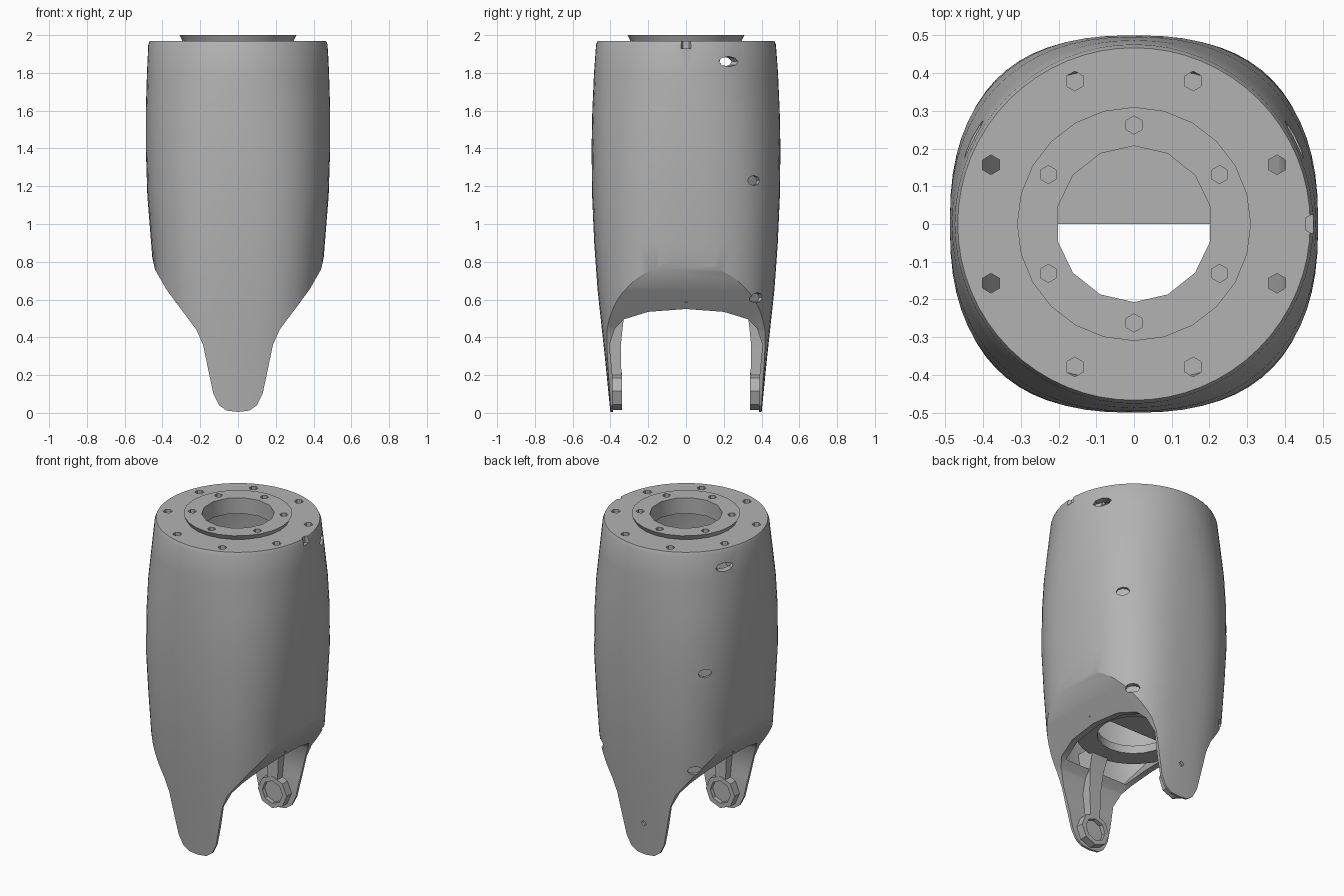
import bpy, bmesh, math
from mathutils import Matrix, Vector

if "Cube" in bpy.data.objects:
    bpy.data.objects.remove(bpy.data.objects["Cube"], do_unlink=True)

GREY = bpy.data.materials.new("satin grey")
GREY.use_nodes = True
GREY.diffuse_color = (0.45, 0.45, 0.45, 1)
GREY.node_tree.nodes["Principled BSDF"].inputs["Base Color"].default_value = (0.45, 0.45, 0.45, 1)


def finish(name, bm):
    bmesh.ops.recalc_face_normals(bm, faces=bm.faces)
    me = bpy.data.meshes.new(name)
    bm.to_mesh(me)
    bm.free()
    me.materials.append(GREY)
    ob = bpy.data.objects.new(name, me)
    bpy.context.collection.objects.link(ob)
    return ob


def loft(name, rings):
    """Skin a list of closed point rings and cap both ends."""
    bm = bmesh.new()
    loops = [[bm.verts.new(p) for p in ring] for ring in rings]
    n = len(loops[0])
    for a, b in zip(loops, loops[1:]):
        for i in range(n):
            j = (i + 1) % n
            bm.faces.new((a[i], a[j], b[j], b[i]))
    bm.faces.new(loops[0])
    bm.faces.new(loops[-1])
    return finish(name, bm)


def extrude(name, half, axis):
    """Mirror a half outline (u, z) and extrude it along x or y."""
    pts = half + [(-u, z) for u, z in reversed(half) if u > 0]
    place = (lambda u, z, d: (d, u, z)) if axis == "x" else (lambda u, z, d: (u, d, z))
    return loft(name, [[place(u, z, d) for u, z in pts] for d in (-1, 1)])


def cylinder(name, r1, r2, depth, centre, axis=(0, 0, 1), sides=32, stretch=1):
    bm = bmesh.new()
    turn = Vector(axis).to_track_quat("Z", "Y").to_matrix().to_4x4()
    mat = Matrix.Translation(centre) @ turn @ Matrix.Diagonal((stretch, 1, 1, 1))
    bmesh.ops.create_cone(bm, cap_ends=True, segments=sides, radius1=r1, radius2=r2,
                          depth=depth, matrix=mat)
    return finish(name, bm)


def boolean(ob, cutter, op="DIFFERENCE"):
    mod = ob.modifiers.new("cut", "BOOLEAN")
    mod.operation, mod.object, mod.solver = op, cutter, "EXACT"
    bpy.context.view_layer.objects.active = ob
    bpy.ops.object.modifier_apply(modifier=mod.name)
    bpy.data.objects.remove(cutter, do_unlink=True)


# Body sections: height, half width, half depth, squareness
SECTIONS = [(0, .40, .40, 2.8), (.3, .41, .43, 2.8), (.65, .44, .468, 2.8),
            (.9, .46, .486, 2.7), (1.15, .48, .497, 2.6), (1.4, .488, .5, 2.45),
            (1.6, .488, .496, 2.3), (1.8, .482, .487, 2.1), (1.95, .475, .476, 2),
            (1.97, .467, .467, 2)]


def section(z, a, b, n, inset=0, count=64):
    ring = []
    for i in range(count):
        t = 2 * math.pi * i / count
        c, s = math.cos(t), math.sin(t)
        ring.append((math.copysign(abs(c) ** (2 / n), c) * (a - inset),
                     math.copysign(abs(s) ** (2 / n), s) * (b - inset), z))
    return ring


# Outer shell trimmed to the tapering fork outline
shell = loft("shell", [section(*s) for s in SECTIONS])
outline = [(0, .005), (.06, .012), (.1, .04), (.13, .1), (.16, .24), (.185, .36), (.22, .44),
           (.31, .56), (.38, .655), (.44, .76), (.46, .85), (.6, 1.4), (.6, 2.2), (0, 2.2)]
boolean(shell, extrude("outline_cutter", outline, "y"), "INTERSECT")

# Hollow inside
cavity = loft("cavity", [section(*s, inset=.04) for s in SECTIONS[:-2]] +
              [section(1.9, .47, .47, 2, .04)])
boolean(cavity, extrude("cavity_outline", [(0, .49), (.22, .49), (.33, .64), (.395, .76),
                                           (.43, .9), (.6, 1.4), (.6, 2.2), (0, 2.2)], "y"),
        "INTERSECT")
boolean(shell, cavity)

# Arched opening between the two prongs
arch = [(.385, -.1), (.39, .2), (.405, .36), (.375, .45), (.33, .495), (.2, .535), (0, .55)]
boolean(shell, extrude("arch_cutter", arch, "x"))

# Raised mounting ring on the top, with a round bore
boolean(shell, cylinder("ring", .29, .31, .04, (0, 0, 1.98), sides=24), "UNION")
boolean(shell, cylinder("bore", .207, .207, .3, (0, 0, 1.95), sides=14))

# Two circles of bolt holes
for count, radius, size, phase in ((8, .41, .026, .5), (6, .262, .024, .5)):
    for i in range(count):
        t = 2 * math.pi * (i + phase) / count
        spot = (radius * math.cos(t), radius * math.sin(t), 1.95)
        boolean(shell, cylinder("bolt_hole", size, size, .2, spot, sides=6))

# Alignment notch in the rim and slots down the back corners
boolean(shell, cylinder("notch", .03, .03, .08, (.48, 0, 1.97), sides=6))
for side in (-1, 1):
    for x, y, z, wide in ((.42, .22, 1.86, 2), (.405, .38, 1.23, 1.5), (.34, .39, .61, 1.6)):
        slot = cylinder("slot", .027, .027, .09, (side * x, y, z), (side, 1, 0), 8, wide)
        boolean(shell, slot)
boolean(shell, cylinder("pin_hole", .018, .018, .03, (0, .42, .21), (0, 1, 0), 4))

# Ring bulkhead above the arch, closed across its back half
bulkhead = cylinder("bulkhead", .33, .33, .05, (0, 0, .61))
boolean(bulkhead, cylinder("bulkhead_bore", .21, .21, .2, (0, 0, .61), sides=20))
half = [(.22 * math.cos(math.pi * i / 12), .22 * math.sin(math.pi * i / 12)) for i in range(13)]
half_floor = loft("half_floor", [[(x, y, z) for x, y in half] for z in (.61, .63)])

parts = [shell, bulkhead, half_floor]

# Pivot bosses and stiffening ribs inside each prong
for side, word in ((-1, "front"), (1, "back")):
    boss = cylinder(word + "_boss", .1, .1, .055, (0, side * .3675, .115), (0, 1, 0), 8)
    boolean(boss, cylinder("socket", .07, .07, .04, (0, side * .345, .115), (0, 1, 0), 8))
    rib = loft(word + "_rib", [[(x, side * y, z) for x, y in
                                ((-w, near), (w, near), (w, far), (-w, far))]
                               for z, near, far, w in ((.19, .342, .4, .035), (.36, .345, .42, .04),
                                                       (.5, .33, .44, .05), (.62, .29, .45, .06))])
    parts += [boss, rib]

# Smooth curved faces, keep the edges crisp
bpy.ops.object.select_all(action="DESELECT")
for ob in parts:
    ob.select_set(True)
bpy.context.view_layer.objects.active = shell
bpy.ops.object.shade_smooth_by_angle(angle=math.radians(28))
